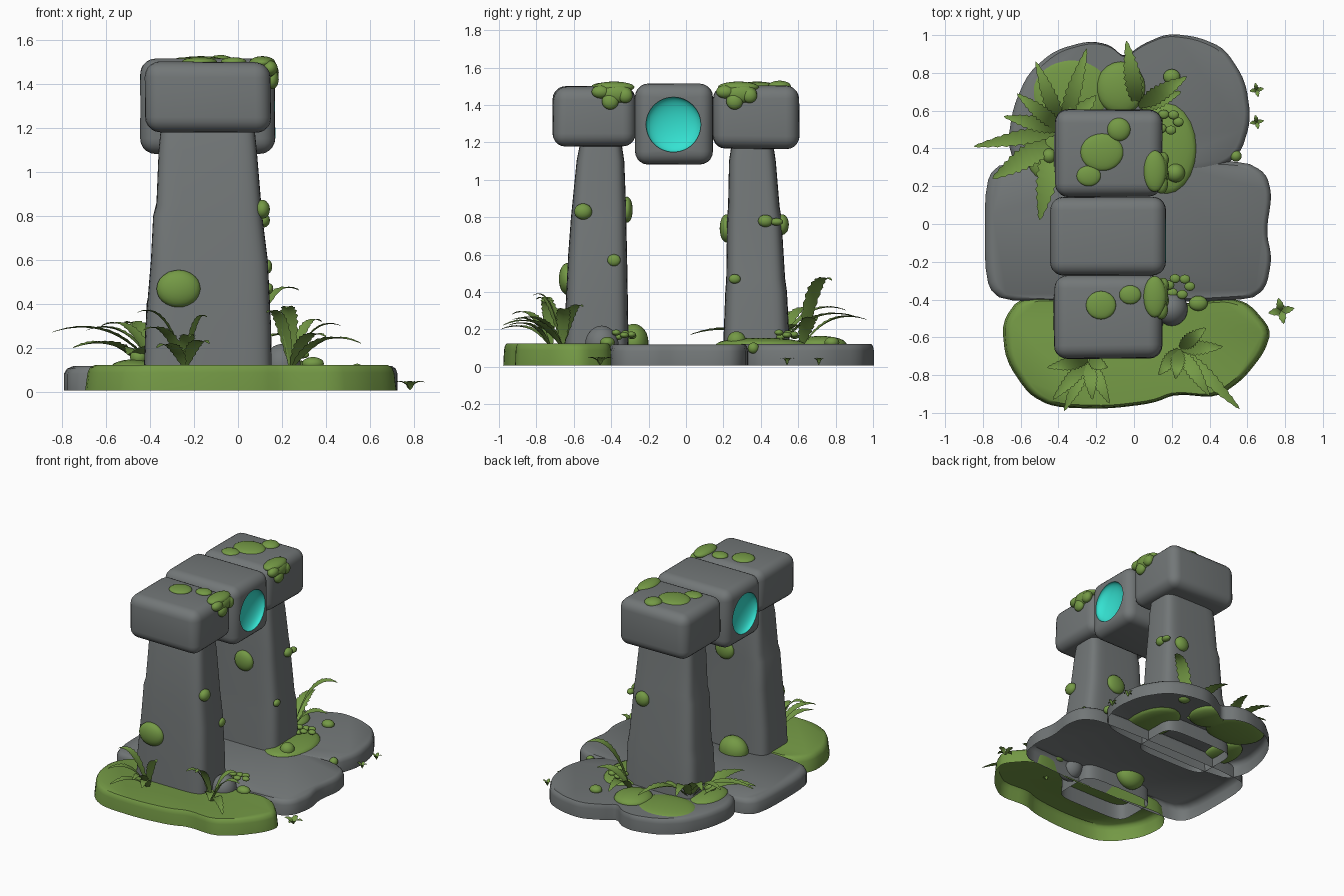
import bpy, bmesh, math, random
from mathutils import Vector, Matrix

random.seed(4)
if "Cube" in bpy.data.objects:
    bpy.data.objects.remove(bpy.data.objects["Cube"], do_unlink=True)


def material(name, rgb):
    m = bpy.data.materials.new(name)
    m.use_nodes = True
    m.diffuse_color = (*rgb, 1)
    m.node_tree.nodes["Principled BSDF"].inputs["Base Color"].default_value = (*rgb, 1)
    return m


STONE = material("grey stone", (0.17, 0.185, 0.187))
MOSS = material("moss green", (0.175, 0.32, 0.06))
GLOW = material("glowing cyan", (0.035, 0.76, 0.64))


def finish(name, bm, *mats):
    mesh = bpy.data.meshes.new(name)
    bm.to_mesh(mesh)
    bm.free()
    for m in mats:
        mesh.materials.append(m)
    ob = bpy.data.objects.new(name, mesh)
    bpy.context.collection.objects.link(ob)
    return ob


def loft(name, rings, mat):
    """Skin a stack of equal rings, capped on top and open below."""
    bm = bmesh.new()
    rows = [[bm.verts.new(p) for p in ring] for ring in rings]
    n = len(rows[0])
    for a, b in zip(rows, rows[1:]):
        for i in range(n):
            bm.faces.new((a[i], a[(i + 1) % n], b[(i + 1) % n], b[i]))
    bm.faces.new(rows[-1])
    return finish(name, bm, mat)


def slab(name, outline, top, mat, flare=0.0):
    """Rounded outline (counter-clockwise) raised into a soft-edged slab."""
    pts = [Vector(p) for p in outline]
    for _ in range(2):
        pts = [q for a, b in zip(pts, pts[1:] + pts[:1])
               for q in (a.lerp(b, 0.2), a.lerp(b, 0.8))]
    mid = sum(pts, Vector((0, 0))) / len(pts)
    levels = ((1, 0.008), (1 - flare, top - 0.035), (0.985 - flare, top - 0.012), (0.955 - flare, top))
    return loft(name, [[(*mid.lerp(p, s), z) for p in pts] for s, z in levels], mat)


def pillar(name, levels):
    """Rounded-rectangle sections: z, x range, y range."""
    rings = []
    for z, x0, x1, y0, y1 in levels:
        ring = []
        for i in range(40):
            a = math.tau * i / 40
            c, s = math.cos(a), math.sin(a)
            ring.append(((x0 + x1) / 2 + (x1 - x0) / 2 * math.copysign(abs(c) ** 0.36, c),
                         (y0 + y1) / 2 + (y1 - y0) / 2 * math.copysign(abs(s) ** 0.36, s), z))
        rings.append(ring)
    return loft(name, rings, STONE)


def block(name, lo, hi, bevel, wobble):
    """Bevelled stone with slightly uneven corners."""
    lo, hi = Vector(lo), Vector(hi)
    bm = bmesh.new()
    bmesh.ops.create_cube(bm, size=1)
    for v in bm.verts:
        for k in range(3):
            v.co[k] = (lo[k] + hi[k]) / 2 + v.co[k] * (hi[k] - lo[k] - random.uniform(0, wobble))
    bmesh.ops.bevel(bm, geom=bm.edges[:], offset=bevel, segments=5, profile=0.5, affect='EDGES')
    return finish(name, bm, STONE, GLOW)


def blobs(name, items, mat=MOSS):
    """Group of ellipsoids: centre and radii."""
    bm = bmesh.new()
    for x, y, z, rx, ry, rz in items:
        m = Matrix.Translation((x, y, z)) @ Matrix.Diagonal((rx, ry, rz, 1))
        bmesh.ops.create_icosphere(bm, subdivisions=3, radius=1, matrix=m)
    return finish(name, bm, mat)


def fern(name, root, tips, width=0.05, steps=22):
    """Arched, tooth-edged fronds from one root to each tip."""
    bm = bmesh.new()
    root = Vector(root)
    for tip in tips:
        tip = Vector(tip)
        ctrl = root.lerp(tip, 0.4)
        ctrl.z = max(root.z, tip.z) + 0.3 * (tip - root).length * 0.6
        side = Vector((root.y - tip.y, tip.x - root.x, 0)).normalized()
        rows = []
        for i in range(steps + 1):
            t = i / steps
            p = root.lerp(ctrl, t).lerp(ctrl.lerp(tip, t), t)
            w = width * (0.12 + 0.88 * math.sin(math.pi * t ** 0.85)) * (1 if i % 2 else 0.78)
            w *= 0.05 if i == steps else 1
            lift = Vector((0, 0, 0.25 * w))
            rows.append([bm.verts.new(q) for q in (p - side * w + lift, p, p + side * w + lift)])
        for a, b in zip(rows, rows[1:]):
            for k in (0, 1):
                bm.faces.new((a[k], b[k], b[k + 1], a[k + 1]))
    for f in bm.faces:
        f.normal_update()
        if f.normal.z < 0:
            f.normal_flip()
    return finish(name, bm, MOSS)


# Ground slabs
slab("middle_slab", [(-.79, -.32), (-.68, -.42), (.6, -.41), (.7, -.34), (.73, -.18), (.7, -.04),
                     (.73, .15), (.7, .27), (.57, .34), (-.68, .34), (-.79, .24)], .119, STONE)
slab("back_slab", [(-.6, .25), (.4, .27), (.56, .36), (.62, .55), (.59, .76), (.48, .93), (.34, .99),
                   (.18, 1.01), (.04, .95), (-.05, .88), (-.13, .95), (-.24, .97), (-.42, .92),
                   (-.56, .8), (-.64, .62), (-.67, .42)], .121, STONE)
slab("mossy_front_slab", [(-.7, -.52), (-.68, -.72), (-.56, -.9), (-.43, -.97), (-.15, -.98),
                          (.1, -.95), (.22, -.9), (.44, -.92), (.58, -.82), (.69, -.68), (.73, -.56),
                          (.61, -.42), (.5, -.39), (.2, -.43), (-.2, -.41), (-.6, -.38)],
     .124, MOSS, 0.015)

# Pillars
pillar("front_pillar", [(.01, -.43, .155, -.655, -.305), (.3, -.42, .15, -.645, -.31),
                        (.6, -.395, .135, -.63, -.315), (.8, -.385, .11, -.615, -.32),
                        (.85, -.37, .105, -.61, -.32), (1.1, -.36, .085, -.585, -.33),
                        (1.2, -.35, .075, -.565, -.345)])
pillar("back_pillar", [(.01, -.43, .155, .195, .56), (.4, -.415, .145, .21, .54),
                       (.47, -.4, .135, .215, .53), (.8, -.385, .11, .22, .51),
                       (.86, -.37, .105, .225, .5), (1.1, -.36, .085, .23, .48),
                       (1.2, -.35, .075, .245, .465)])

# Lintel stones
block("front_lintel", (-.425, -.715, 1.175), (.155, -.265, 1.505), .07, .02)
block("back_lintel", (-.425, .14, 1.16), (.155, .61, 1.505), .07, .02)
key = block("centre_lintel", (-.445, -.275, 1.08), (.17, .145, 1.515), .07, .008)

# Cyan dishes sunk into both ends of the centre stone
bm = bmesh.new()
for x in (-.44, .165):
    bmesh.ops.create_uvsphere(bm, u_segments=48, v_segments=24, radius=1,
                              matrix=Matrix.Translation((x, -.067, 1.295))
                              @ Matrix.Diagonal((.06, .147, .147, 1)))
for f in bm.faces:
    f.material_index = 1
cutter = finish("dish_cutter", bm, STONE, GLOW)
cutter.hide_render = True
cut = key.modifiers.new("dishes", 'BOOLEAN')
cut.operation, cut.solver, cut.object = 'DIFFERENCE', 'EXACT', cutter
carved = bpy.data.meshes.new_from_object(key.evaluated_get(bpy.context.evaluated_depsgraph_get()))
key.modifiers.clear()
key.data = carved
bpy.data.objects.remove(cutter, do_unlink=True)

# Loose stone beside the front pillar
blobs("small_stone", [(.2, -.45, .12, .085, .09, .1)], STONE)

# Moss on the lintel, with clumps hanging over the edge
blobs("lintel_moss", [(-.175, -.43, 1.5, .08, .075, .02), (-.02, -.375, 1.5, .058, .05, .02),
                      (-.17, .38, 1.5, .115, .1, .025), (-.08, .5, 1.5, .062, .062, .03),
                      (-.24, .255, 1.5, .065, .055, .02)])
for name, y in (("front_hanging_moss", -.385), ("back_hanging_moss", .28)):
    blobs(name, [(.11, y, 1.495, .06, .11, .03), (.145, y + .01, 1.46, .035, .09, .05),
                 (.155, y - .02, 1.42, .03, .045, .045), (.155, y + .06, 1.45, .03, .04, .04),
                 (.145, y - .07, 1.47, .035, .05, .035)])

# Moss on the pillars
blobs("pillar_moss", [(-.27, -.635, .47, .1, .045, .085), (.11, -.55, .83, .035, .048, .043),
                      (.135, -.385, .57, .02, .035, .032), (-.1, -.315, .84, .075, .03, .07),
                      (-.1, .215, .74, .075, .035, .075), (.115, .425, .78, .03, .04, .033),
                      (.115, .485, .775, .025, .035, .02), (0, .515, .76, .055, .035, .055),
                      (.14, .26, .47, .02, .032, .025)])

# Moss on the ground
blobs("ground_moss", [(.17, .4, .12, .16, .24, .035), (-.07, .72, .12, .13, .14, .045),
                      (-.33, .7, .11, .22, .18, .03), (-.47, .4, .11, .11, .17, .04),
                      (-.2, -.28, .13, .11, .08, .1), (.2, .78, .13, .045, .04, .03),
                      (-.45, .36, .16, .04, .04, .04), (.54, .36, .1, .03, .03, .03),
                      (.34, -.42, .13, .05, .04, .03), (.22, .27, .14, .05, .05, .05)])
for name, x, y in (("back_clover", .18, .54), ("front_clover", .24, -.33)):
    blobs(name, [(x + .055 * math.cos(a), y + .045 * math.sin(a), .17 + .02 * math.sin(3 * a),
                  .028, .024, .016) for a in range(6)])

# Ferns
fern("back_right_fern", (-.38, .5, .1),
     [(-.25, .93, .26), (-.52, .86, .3), (-.62, .69, .3), (-.69, .57, .28), (-.85, .41, .27)], .045)
fern("broad_back_leaves", (-.42, .45, .1), [(-.75, .24, .2), (-.5, .02, .17), (-.2, .68, .2)], .065)
fern("back_left_fern", (.02, .62, .1), [(-.04, .97, .25), (.28, .78, .46), (.25, .7, .25)], .05)
fern("front_right_fern", (-.24, -.72, .1),
     [(-.46, -.76, .36), (-.43, -.93, .28), (-.37, -.99, .2), (-.22, -.93, .25),
      (-.13, -.95, .22), (-.14, -.76, .34)], .04)
fern("front_left_fern", (.24, -.66, .1),
     [(.56, -.98, .22), (.4, -.91, .25), (.13, -.8, .36), (.22, -.82, .38),
      (.47, -.65, .3), (.38, -.55, .32)], .042)

# Sprouts around the rim
for i, (x, y) in enumerate(((.65, .71), (.65, .54), (.78, -.46))):
    s = 1.0 if i == 2 else 0.55
    fern(f"sprout_{i + 1}", (x, y, .01),
         [(x + .07 * s * math.cos(a), y + .07 * s * math.sin(a), .045)
          for a in (0.2, 1.8, 3.3, 4.9)], .022 * s, 8)

# Smooth shading with crisp edges
for ob in bpy.context.collection.objects:
    ob.select_set(ob.type == 'MESH')
bpy.context.view_layer.objects.active = key
bpy.ops.object.shade_smooth_by_angle(angle=math.radians(40))
